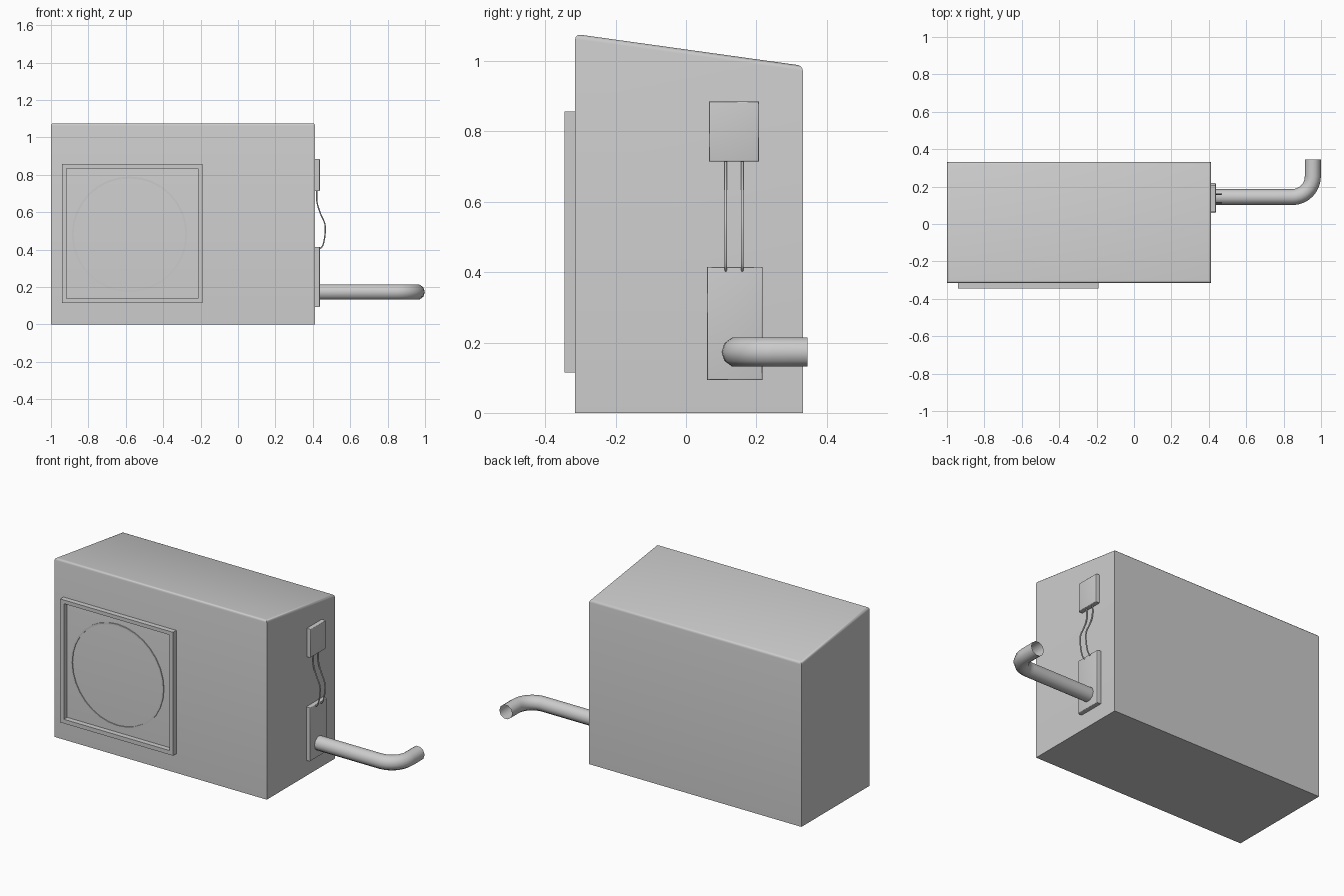
import bpy, bmesh, math
from mathutils import Vector

if "Cube" in bpy.data.objects:
    bpy.data.objects.remove(bpy.data.objects["Cube"])


def finish(name, bm, angle=35):
    bmesh.ops.recalc_face_normals(bm, faces=bm.faces[:])
    me = bpy.data.meshes.new(name)
    bm.to_mesh(me)
    bm.free()
    ob = bpy.data.objects.new(name, me)
    bpy.context.collection.objects.link(ob)
    bpy.ops.object.select_all(action='DESELECT')
    ob.select_set(True)
    bpy.context.view_layer.objects.active = ob
    bpy.ops.object.shade_smooth_by_angle(angle=math.radians(angle))
    return ob


def box(name, lo, hi, bevel=0.0, pick=None, back_drop=0.0):
    """Box between two corners; bevels the edges chosen by pick."""
    bm = bmesh.new()
    bmesh.ops.create_cube(bm, size=1)
    for v in bm.verts:
        v.co = Vector([lo[i] if v.co[i] < 0 else hi[i] for i in range(3)])
        if v.co.y == hi[1] or abs(v.co.y - hi[1]) < 1e-5:
            if abs(v.co.z - hi[2]) < 1e-5:
                v.co.z -= back_drop
    if bevel:
        edges = [e for e in bm.edges if pick(e)]
        bmesh.ops.bevel(bm, geom=edges, offset=bevel, segments=3, profile=0.5, affect='EDGES')
    return finish(name, bm)


def ring(name, outer, inner, y0, y1):
    """Flat ring from two matching (x, z) loops, standing on a front wall."""
    bm = bmesh.new()
    loops = [[bm.verts.new((x, y, z)) for x, z in pts]
             for pts, y in ((outer, y1), (outer, y0), (inner, y0), (inner, y1))]
    n = len(outer)
    for a in range(4):
        p, q = loops[a], loops[(a + 1) % 4]
        for i in range(n):
            j = (i + 1) % n
            bm.faces.new((p[i], p[j], q[j], q[i]))
    return finish(name, bm)


def rect(x0, x1, z0, z1):
    return [(x0, z0), (x1, z0), (x1, z1), (x0, z1)]


def circle(cx, cz, r, n=32):
    return [(cx + r * math.cos(2 * math.pi * i / n), cz + r * math.sin(2 * math.pi * i / n))
            for i in range(n)]


def tube(name, pts, radius, caps, resolution=3):
    """Round tube following a path of points."""
    cu = bpy.data.curves.new(name, 'CURVE')
    cu.dimensions = '3D'
    cu.bevel_depth = radius
    cu.bevel_resolution = resolution
    cu.use_fill_caps = caps
    sp = cu.splines.new('POLY')
    sp.points.add(len(pts) - 1)
    for p, co in zip(sp.points, pts):
        p.co = (*co, 1)
    sp.use_smooth = True
    ob = bpy.data.objects.new(name, cu)
    bpy.context.collection.objects.link(ob)
    return ob


# Casing with a sloping, softly rounded lid
box("casing", (-1.0, -0.315, 0), (0.412, 0.332, 1.077), 0.014,
    lambda e: all(v.co.z > 0.9 for v in e.verts), 0.09)

# Fan frame and round fan rim on the front
ring("fan_frame", rect(-0.94, -0.19, 0.115, 0.857), rect(-0.916, -0.213, 0.14, 0.835), -0.346, -0.314)
ring("fan_rim", circle(-0.58, 0.482, 0.309), circle(-0.58, 0.482, 0.299), -0.32, -0.314)

# Switch box and valve plate on the right side
outer_edges = lambda e: all(v.co.x > 0.42 for v in e.verts)
box("switch_box", (0.41, 0.065, 0.714), (0.438, 0.208, 0.885), 0.005, outer_edges)
box("valve_plate", (0.41, 0.06, 0.093), (0.438, 0.218, 0.415), 0.005, outer_edges)

# Two slack wires between the boxes
ctrl = [Vector(c) for c in ((0.422, 0, 0.72), (0.422, 0, 0.655), (0.442, 0, 0.59), (0.465, 0, 0.535),
                            (0.464, 0, 0.47), (0.452, 0, 0.42), (0.434, 0, 0.404))]
path = []
ext = [ctrl[0]] + ctrl + [ctrl[-1]]
for a, b, c, d in zip(ext, ext[1:], ext[2:], ext[3:]):
    for k in range(4):
        t = k / 4
        path.append(0.5 * (2 * b + (c - a) * t + (2 * a - 5 * b + 4 * c - d) * t * t
                           + (3 * b - a - 3 * c + d) * t ** 3))
path.append(ctrl[-1])
for side, y in (("left", 0.113), ("right", 0.16)):
    tube("wire_" + side, [p + Vector((0, y, 0)) for p in path], 0.004, True, 1)

# Open-ended pipe bending backwards
bend = 0.11
pipe = [(0.43, 0.144, 0.173)]
for i in range(9):
    a = math.pi / 2 * i / 8
    pipe.append((0.956 - bend + bend * math.sin(a), 0.144 + bend * (1 - math.cos(a)), 0.173))
pipe.append((0.956, 0.346, 0.173))
tube("pipe", pipe, 0.043, False, 3)
